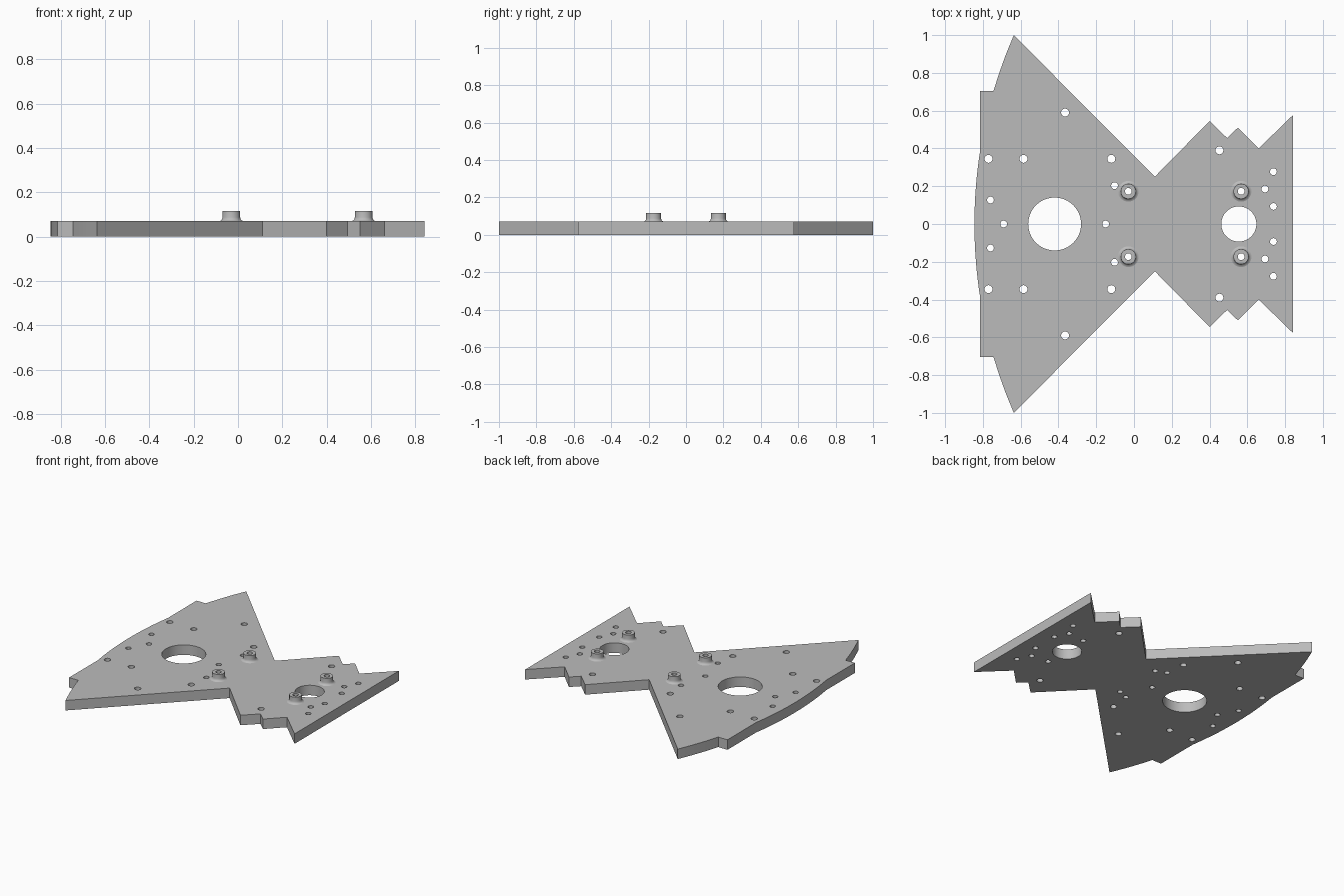
import bpy, bmesh, math
from mathutils import Matrix, Vector

if "Cube" in bpy.data.objects:
    bpy.data.objects.remove(bpy.data.objects["Cube"], do_unlink=True)

THICK = 0.07
TOP = 0.117

grey = bpy.data.materials.new("plain grey")
grey.use_nodes = True
colour = (0.5, 0.5, 0.5, 1)
grey.diffuse_color = colour
grey.node_tree.nodes["Principled BSDF"].inputs["Base Color"].default_value = colour


def add_object(name, bm):
    bmesh.ops.recalc_face_normals(bm, faces=bm.faces)
    mesh = bpy.data.meshes.new(name)
    bm.to_mesh(mesh)
    bm.free()
    mesh.materials.append(grey)
    obj = bpy.data.objects.new(name, mesh)
    bpy.context.collection.objects.link(obj)
    return obj


def select_only(obj):
    bpy.ops.object.select_all(action='DESELECT')
    obj.select_set(True)
    bpy.context.view_layer.objects.active = obj


def arc_x(y, radius=2.5, left=-0.845):
    """The big curved edge that the wide end follows."""
    return left + radius - math.sqrt(radius ** 2 - y ** 2)


# Plate outline: back half from the curved end to the straight end, then mirrored
half = [(arc_x(y), y) for y in (0, 0.08, 0.16, 0.24, 0.32, 0.39)]
half += [(-0.815, 0.705)]
half += [(arc_x(y), y) for y in (0.705, 0.8, 0.9, 1.0)]
half += [(0.11, 0.25), (0.4, 0.545), (0.493, 0.455), (0.55, 0.51),
         (0.66, 0.4), (0.842, 0.577)]
outline = half + [(x, -y) for x, y in reversed(half[1:])]

bm = bmesh.new()
base = bm.faces.new([bm.verts.new((x, y, 0)) for x, y in outline])
extruded = bmesh.ops.extrude_face_region(bm, geom=[base])
bmesh.ops.translate(bm, vec=(0, 0, THICK),
                    verts=[v for v in extruded["geom"] if isinstance(v, bmesh.types.BMVert)])
plate = add_object("plate", bm)

# Holes: x, y, radius; those off the centre line are mirrored
post_spots = [(-0.03, 0.173), (0.567, 0.173)]
holes = [(-0.42, 0, 0.14), (0.555, 0, 0.093), (-0.69, 0, 0.018), (-0.15, 0, 0.018),
         (-0.365, 0.59, 0.021), (-0.77, 0.345, 0.021), (-0.585, 0.345, 0.021),
         (-0.12, 0.345, 0.021), (-0.103, 0.203, 0.018), (-0.76, 0.127, 0.018),
         (0.452, 0.39, 0.021), (0.738, 0.277, 0.018), (0.693, 0.185, 0.018),
         (0.738, 0.093, 0.018)]
holes += [(x, y, 0.018) for x, y in post_spots]

bm = bmesh.new()
for x, y, r in holes:
    for side in ((1, -1) if y else (1,)):
        bmesh.ops.create_cone(bm, cap_ends=True, segments=64 if r > 0.05 else 24,
                              radius1=r, radius2=r, depth=0.3,
                              matrix=Matrix.Translation((x, y * side, 0)))
cutter = add_object("hole_cutter", bm)
cut = plate.modifiers.new("holes", 'BOOLEAN')
cut.object = cutter
cut.solver = 'EXACT'
select_only(plate)
bpy.ops.object.modifier_apply(modifier=cut.name)
bpy.data.objects.remove(cutter, do_unlink=True)
bpy.ops.object.shade_smooth_by_angle(angle=math.radians(20))

# Standoffs: hollow posts with a flared foot
section = [(0.018, THICK), (0.055, THICK), (0.047, 0.073), (0.042, 0.079),
           (0.04, 0.088), (0.04, TOP), (0.018, TOP)]
for name, (x, y) in zip(("middle", "end"), post_spots):
    for label, side in (("back", 1), ("front", -1)):
        bm = bmesh.new()
        ring = [bm.verts.new((r, 0, z)) for r, z in section]
        edges = [bm.edges.new((ring[i - 1], ring[i])) for i in range(len(ring))]
        bmesh.ops.spin(bm, geom=ring + edges, cent=(0, 0, 0), axis=(0, 0, 1),
                       angle=math.tau, steps=32, use_merge=True)
        bmesh.ops.remove_doubles(bm, verts=bm.verts, dist=0.0001)
        post = add_object(f"{name}_{label}_standoff", bm)
        post.location = Vector((x, y * side, 0))
        select_only(post)
        bpy.ops.object.shade_smooth_by_angle(angle=math.radians(40))
